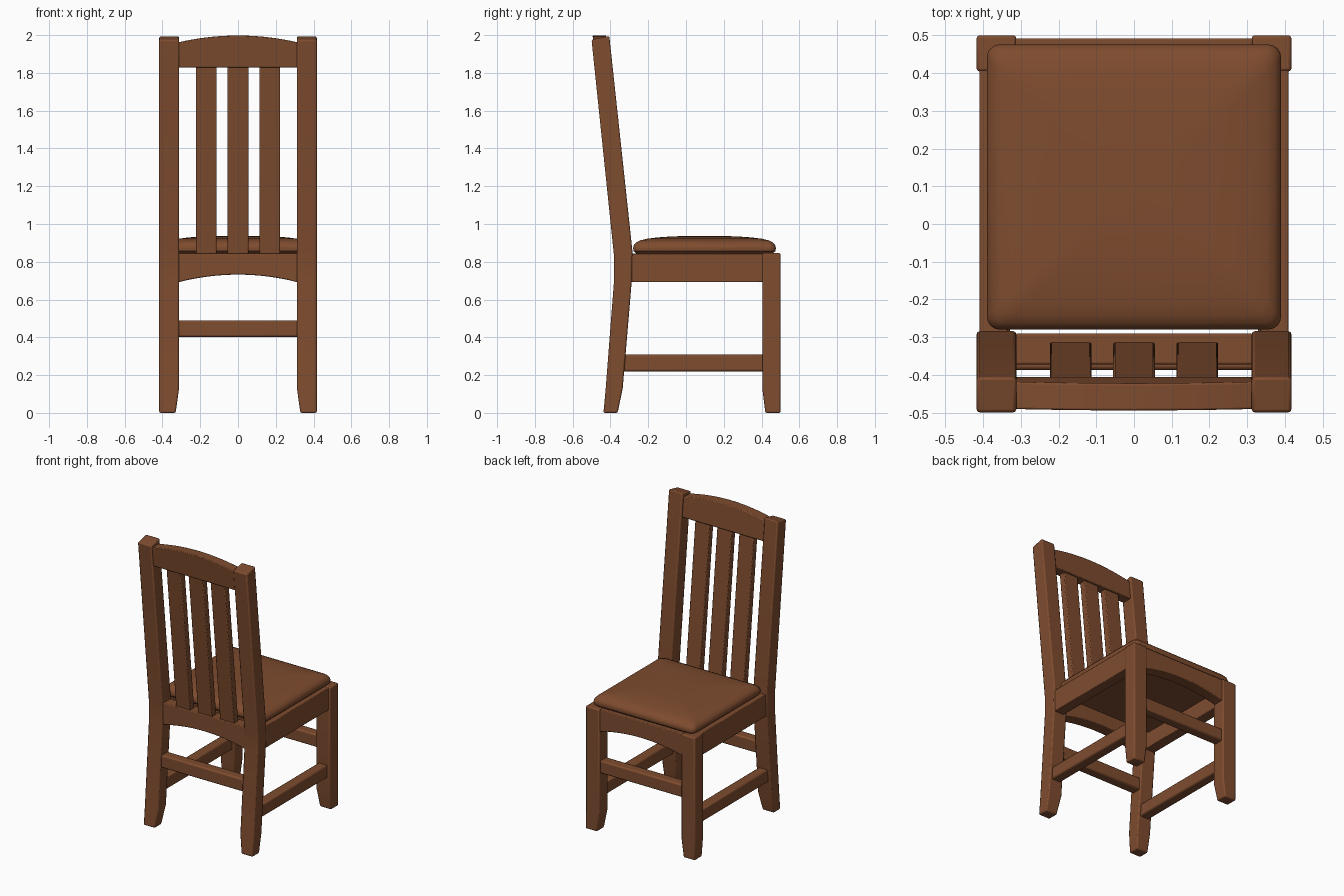
import bpy, bmesh, math
from mathutils import Vector

cube = bpy.data.objects.get("Cube")
if cube:
    bpy.data.objects.remove(cube)

wood = bpy.data.materials.new("warm_brown_wood")
wood.use_nodes = True
COLOR = (0.21, 0.072, 0.028, 1)
wood.diffuse_color = COLOR
wood.node_tree.nodes["Principled BSDF"].inputs["Base Color"].default_value = COLOR


def finish(name, bm, bevel=0.008, segments=2):
    """Turn a bmesh into a softly bevelled wooden part."""
    bmesh.ops.recalc_face_normals(bm, faces=bm.faces)
    mesh = bpy.data.meshes.new(name)
    bm.to_mesh(mesh)
    bm.free()
    mesh.materials.append(wood)
    obj = bpy.data.objects.new(name, mesh)
    bpy.context.collection.objects.link(obj)
    if bevel:
        mod = obj.modifiers.new("soft_edges", 'BEVEL')
        mod.width, mod.segments = bevel, segments
        mod.limit_method, mod.angle_limit = 'ANGLE', math.radians(40)
    bpy.ops.object.select_all(action='DESELECT')
    bpy.context.view_layer.objects.active = obj
    obj.select_set(True)
    bpy.ops.object.shade_smooth_by_angle(angle=math.radians(35))
    return obj


def loft(name, rings, bevel=0.008, segments=2):
    """Skin a closed part through rings of points with equal counts."""
    bm = bmesh.new()
    loops = [[bm.verts.new(p) for p in ring] for ring in rings]
    n = len(loops[0])
    for a, b in zip(loops, loops[1:]):
        for i in range(n):
            j = (i + 1) % n
            bm.faces.new((a[i], a[j], b[j], b[i]))
    bm.faces.new(loops[0])
    bm.faces.new(loops[-1])
    return finish(name, bm, bevel, segments)


def box(name, x, y, z, bevel=0.006, segments=2):
    rings = [[(x[0], y[0], h), (x[1], y[0], h), (x[1], y[1], h), (x[0], y[1], h)] for h in z]
    return loft(name, rings, bevel, segments)


def leg(name, side, stations):
    """Stations: inner x, back y, front y, back z, front z."""
    outer = side * 0.417
    rings = [[(side * xi, yb, zb), (outer, yb, zb), (outer, yf, zf), (side * xi, yf, zf)]
             for xi, yb, yf, zb, zf in stations]
    return loft(name, rings)


def arched_rail(name, bottom, top, back_y, front_y, lean=0.0, base=0.0):
    """Rail across the chair; bottom and top give height from t in -1..1."""
    rings = []
    for i in range(17):
        t = i / 8 - 1
        ring = []
        for y, z in ((back_y, bottom(t)), (front_y, bottom(t)), (front_y, top(t)), (back_y, top(t))):
            ring.append((t * 0.315, y + lean * (z - base), z))
        rings.append(ring)
    return loft(name, rings, 0.005)


LEAN = -0.105
back_leg = [(0.33, -0.437, -0.362, 0, 0), (0.312, -0.425, -0.335, 0.13, 0.13),
            (0.312, -0.381, -0.287, 0.70, 0.70), (0.312, -0.381, -0.284, 0.83, 0.86),
            (0.312, -0.5, -0.406, 1.975, 1.995)]
front_leg = [(0.33, 0.42, 0.5, 0, 0), (0.312, 0.404, 0.5, 0.13, 0.13),
             (0.312, 0.404, 0.5, 0.846, 0.846)]

# Legs, side aprons and side stretchers
for side, label in ((1, "left"), (-1, "right")):
    leg("seat_end_leg_" + label, side, front_leg)
    leg("back_post_" + label, side, back_leg)
    xs = sorted((side * 0.335, side * 0.409))
    box("side_apron_" + label, xs, (-0.30, 0.42), (0.692, 0.844), 0.004)
    xs = sorted((side * 0.328, side * 0.398))
    box("side_stretcher_" + label, xs, (-0.34, 0.43), (0.22, 0.308), 0.01)

# Arched aprons and cross stretchers
arch = lambda t: 0.692 + 0.04 * (1 - t * t)
arched_rail("open_end_apron", arch, lambda t: 0.844, 0.415, 0.492)
arched_rail("back_apron", arch, lambda t: 0.844, -0.372, -0.29)
box("open_end_stretcher", (-0.32, 0.32), (0.417, 0.487), (0.402, 0.49), 0.01)
box("back_stretcher", (-0.32, 0.32), (-0.387, -0.317), (0.402, 0.49), 0.01)

# Leaning crest rail
arched_rail("crest_rail", lambda t: 1.828, lambda t: 1.962 + 0.036 * (1 - t * t),
            -0.374, -0.302, LEAN, 0.85)

# Three leaning back slats
for label, x in (("right", -0.168), ("middle", 0), ("left", 0.168)):
    rings = []
    for z in (0.835, 1.85):
        dy = LEAN * (z - 0.85)
        rings.append([(x + sx * 0.055, y + dy, z)
                      for sx, y in ((-1, -0.36), (1, -0.36), (1, -0.315), (-1, -0.315))])
    loft("back_slat_" + label, rings, 0.005)


# Domed seat pad with rounded corners
def rounded_ring(inset, z):
    cx, cy, hx, hy, radius = 0, 0.098, 0.39 - inset, 0.378 - inset, 0.035
    pts = []
    for q, (sx, sy) in enumerate(((1, 1), (-1, 1), (-1, -1), (1, -1))):
        for k in range(5):
            a = math.radians(90 * q + 22.5 * k)
            pts.append(Vector((cx + sx * (hx - radius) + radius * math.cos(a),
                               cy + sy * (hy - radius) + radius * math.sin(a), z)))
    return pts


pad = ((0.02, 0.80), (0.015, 0.845), (0.003, 0.856), (0, 0.872), (0.004, 0.888),
       (0.018, 0.904), (0.04, 0.914), (0.075, 0.922), (0.13, 0.929), (0.2, 0.934), (0.29, 0.937))
loft("seat_pad", [rounded_ring(i, z) for i, z in pad], 0)
